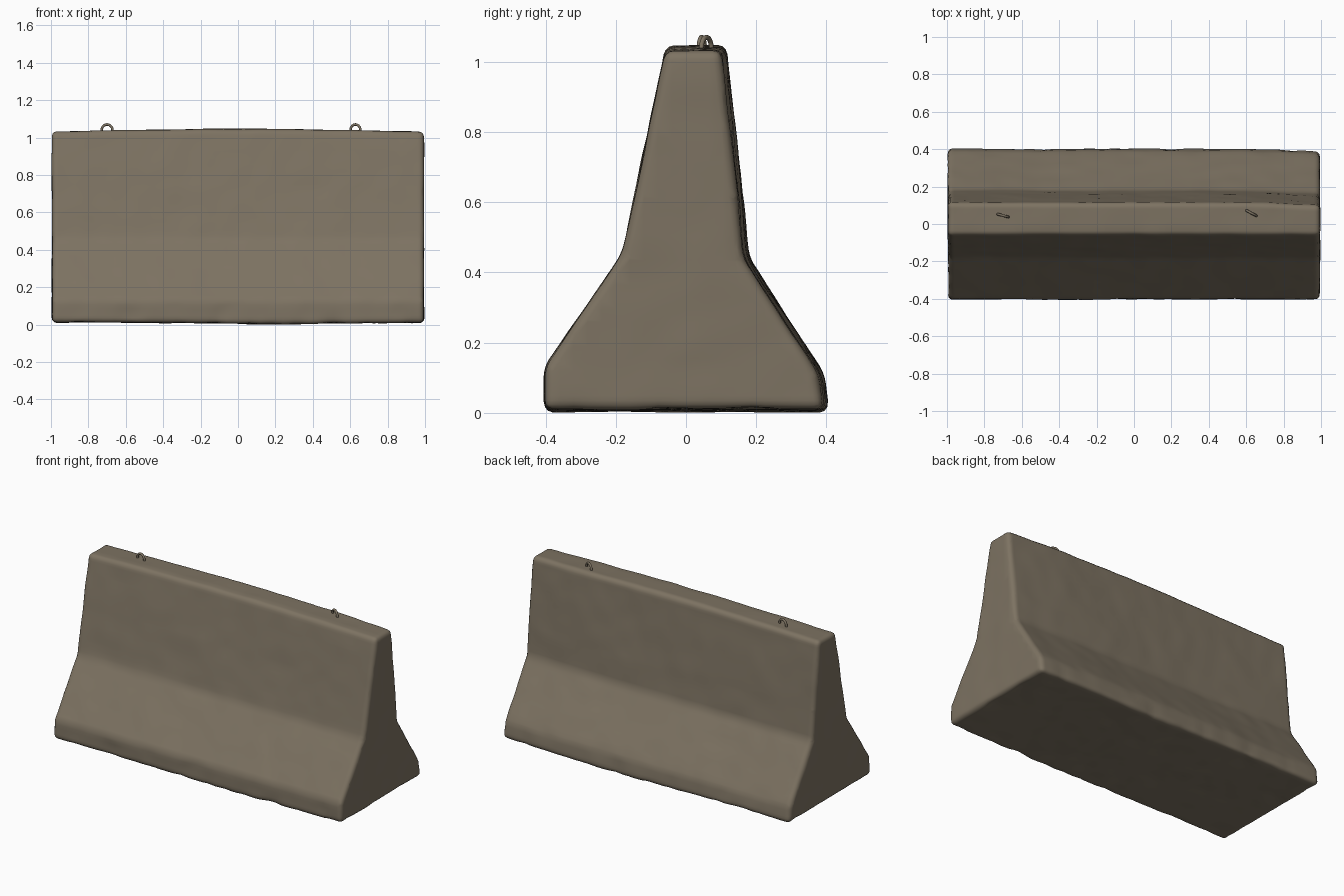
import bpy, bmesh, math
from mathutils import Vector, noise

if "Cube" in bpy.data.objects:
    bpy.data.objects.remove(bpy.data.objects["Cube"])

concrete = bpy.data.materials.new("weathered_concrete")
concrete.diffuse_color = (0.205, 0.170, 0.122, 1)
concrete.use_nodes = True
concrete.node_tree.nodes["Principled BSDF"].inputs["Base Color"].default_value = concrete.diffuse_color

# barrier body: wide foot, sloped shoulder, tapering upper wall (y, z)
PROFILE = [(-0.405, 0.012), (-0.402, 0.13), (-0.18, 0.455), (-0.058, 1.032),
           (0.114, 1.032), (0.16, 0.62), (0.178, 0.44), (0.392, 0.11), (0.405, 0.012)]
bm = bmesh.new()
face = bm.faces.new([bm.verts.new((-0.994, y, z)) for y, z in PROFILE])
ext = bmesh.ops.extrude_face_region(bm, geom=[face])
for v in ext["geom"]:
    if isinstance(v, bmesh.types.BMVert):
        v.co.x = 0.994
bmesh.ops.recalc_face_normals(bm, faces=bm.faces[:])

# worn, rounded edges
bmesh.ops.bevel(bm, geom=bm.edges[:], offset=0.024, offset_type='OFFSET',
                segments=3, profile=0.5, affect='EDGES', clamp_overlap=True)


def slice_up(axis, start, end, step):
    n = round((end - start) / step)
    normal = Vector((0, 0, 0))
    normal[axis] = 1
    for i in range(n + 1):
        co = normal * (start + i * step)
        bmesh.ops.bisect_plane(bm, geom=bm.verts[:] + bm.edges[:] + bm.faces[:],
                               dist=1e-4, plane_co=co, plane_no=normal)


slice_up(0, -0.96, 0.96, 0.03)
slice_up(1, -0.36, 0.36, 0.04)
slice_up(2, 0.05, 1.0, 0.035)
bmesh.ops.remove_doubles(bm, verts=bm.verts[:], dist=0.002)
bmesh.ops.recalc_face_normals(bm, faces=bm.faces[:])
bm.normal_update()

# uneven cast surface, chipped low edges, slightly crowned top
moves = []
for v in bm.verts:
    p = v.co
    d = 0.004 * noise.noise(p * 3) + 0.003 * noise.noise(p * 9 + Vector((5, 2, 7)))
    chip = max(0, noise.noise(p * 11 + Vector((3, 8, 1))) - 0.1)
    d -= 0.012 * chip * max(0, 1 - p.z / 0.22)
    q = p + v.normal * d
    if p.z > 0.9:
        q.z += 0.014 * math.cos(p.x * math.pi / 2) * (p.z - 0.9) / 0.13
    if p.z < 0.1:
        q.z -= 0.010 * math.exp(-((p.x - 0.25) / 0.5) ** 2) * (1 - p.z / 0.1)
    if p.x > 0.6 and p.y > 0:
        q.y -= 0.015 * (p.x - 0.6) / 0.4
    moves.append((v, q))
for v, q in moves:
    v.co = q
    v.co.z = max(0, q.z)

mesh = bpy.data.meshes.new("barrier_body")
bm.to_mesh(mesh)
bm.free()
body = bpy.data.objects.new("barrier_body", mesh)
bpy.context.collection.objects.link(body)
mesh.materials.append(concrete)
for p in mesh.polygons:
    p.use_smooth = True


# wire lifting loops set into the top
def lifting_loop(name, x, y, angle):
    r = 0.030
    pts = [(-r * 0.9, -0.05)]
    pts += [(-r * math.cos(math.pi * i / 10), r * math.sin(math.pi * i / 10)) for i in range(11)]
    pts += [(r * 0.9, -0.05)]
    curve = bpy.data.curves.new(name, 'CURVE')
    curve.dimensions = '3D'
    curve.bevel_depth = 0.007
    curve.bevel_resolution = 2
    spline = curve.splines.new('POLY')
    spline.points.add(len(pts) - 1)
    for sp, (u, w) in zip(spline.points, pts):
        sp.co = (u, 0, w, 1)
    curve.materials.append(concrete)
    ob = bpy.data.objects.new(name, curve)
    ob.location = (x, y, 1.040)
    ob.rotation_euler.z = math.radians(angle)
    bpy.context.collection.objects.link(ob)
    bpy.ops.object.select_all(action='DESELECT')
    ob.select_set(True)
    bpy.context.view_layer.objects.active = ob
    bpy.ops.object.convert(target='MESH')


lifting_loop("lifting_loop_left", -0.70, 0.045, -15)
lifting_loop("lifting_loop_right", 0.628, 0.058, -28)
